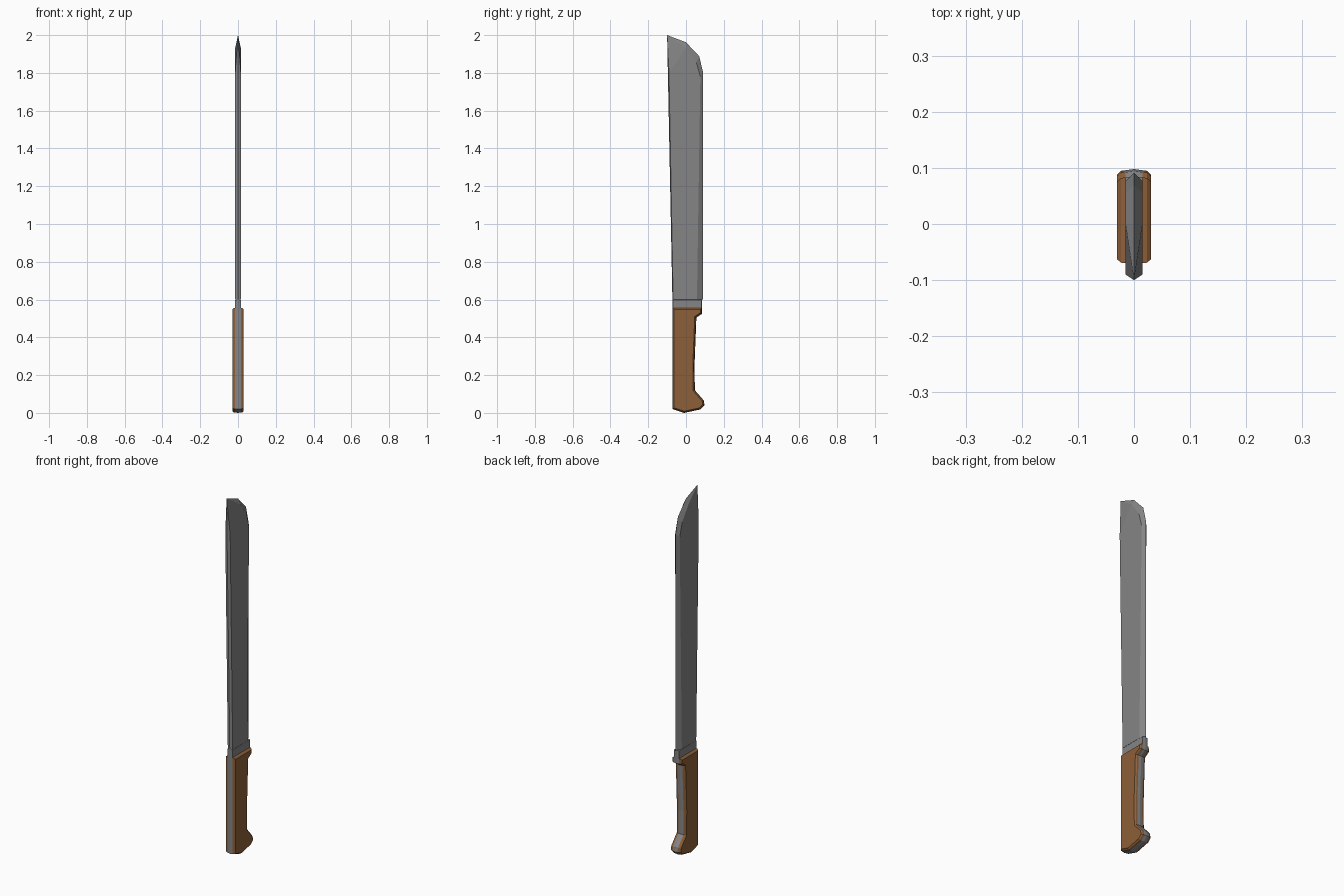
import bpy, bmesh
from mathutils import Vector

if "Cube" in bpy.data.objects:
    bpy.data.objects.remove(bpy.data.objects["Cube"])


def material(name, rgb):
    m = bpy.data.materials.new(name)
    m.diffuse_color = (*rgb, 1)
    m.use_nodes = True
    m.node_tree.nodes["Principled BSDF"].inputs["Base Color"].default_value = m.diffuse_color
    return m


STEEL = material("grey steel", (0.235, 0.235, 0.24))
WOOD = material("brown wood", (0.27, 0.115, 0.04))


def finish(bm, name, mat):
    bmesh.ops.remove_doubles(bm, verts=bm.verts, dist=1e-5)
    bmesh.ops.recalc_face_normals(bm, faces=bm.faces)
    me = bpy.data.meshes.new(name)
    bm.to_mesh(me)
    bm.free()
    me.materials.append(mat)
    ob = bpy.data.objects.new(name, me)
    bpy.context.collection.objects.link(ob)


def inset(pts, d):
    """Move a counter-clockwise outline inwards by d with mitred corners."""
    out = []
    for i, p in enumerate(pts):
        p = Vector(p)
        a = (p - Vector(pts[i - 1])).normalized()
        b = (Vector(pts[(i + 1) % len(pts)]) - p).normalized()
        na, nb = Vector((-a.y, a.x)), Vector((-b.y, b.x))
        out.append(p + (na + nb) * (d / (1 + na.dot(nb))))
    return out


def slab(name, outline, layers, mat):
    """Stack of outlines along x; layers are (x, inset) pairs."""
    bm = bmesh.new()
    rings = [[bm.verts.new((x, y, z)) for y, z in inset(outline, d)] for x, d in layers]
    n = len(outline)
    for r, s in zip(rings, rings[1:]):
        for i in range(n):
            j = (i + 1) % n
            bm.faces.new((r[i], r[j], s[j], s[i]))
    bm.faces.new(rings[0])
    bm.faces.new(rings[-1])
    finish(bm, name, mat)


# Handle outline in (y, z), counter-clockwise
T = 0.015
grip = [(-0.072, 0.02), (-0.01, 0.0), (0.075, 0.018), (0.098, 0.04), (0.094, 0.066),
        (0.047, 0.12), (0.045, 0.25), (0.055, 0.505), (0.085, 0.525)]
handle = grip + [(0.085, 0.557), (-0.072, 0.557)]
tang = grip + [(0.085, 0.6), (-0.072, 0.6)]

# Steel tang and the two bevelled wooden scales
slab("tang", tang, [(-T, 0.002), (0, 0), (T, 0.002)], STEEL)
for side, name in ((-1, "left_scale"), (1, "right_scale")):
    slab(name, handle, [(side * T, 0.002), (side * 0.023, 0.003), (side * 0.03, 0.009)], WOOD)

# Blade: ridged spine, flat sides and ground edge sweeping to the tip
bm = bmesh.new()
tip = (-0.1, 2.0)
ridge = [(-0.072, 0.599), (-0.096, 1.8)]
shoulder = [(-0.068, 0.599), (-0.09, 1.8)]
bevel = [(0.058, 0.599), (0.076, 1.78), (0.055, 1.855), (0.0, 1.932)]
edge = [(0.09, 0.599), (0.091, 1.8), (0.07, 1.888), (0.0, 1.962)]
for s in (-T, T):
    def face(*pts):
        bm.faces.new([bm.verts.new((x * s, *p)) for x, p in pts])
    R, S, B, E = ([(k, p) for p in row] for k, row in
                  ((0, ridge), (1, shoulder), (1, bevel), (0, edge)))
    P = (0, tip)
    face(R[0], R[1], S[1], S[0])
    face(R[1], P, S[1])
    face(S[0], S[1], B[1], B[0])
    face(S[1], B[3], B[2], B[1])
    face(S[1], P, B[3])
    for i in range(3):
        face(B[i], B[i + 1], E[i + 1], E[i])
    face(B[3], P, E[3])
    face(R[0], S[0], B[0], E[0])
finish(bm, "blade", STEEL)
